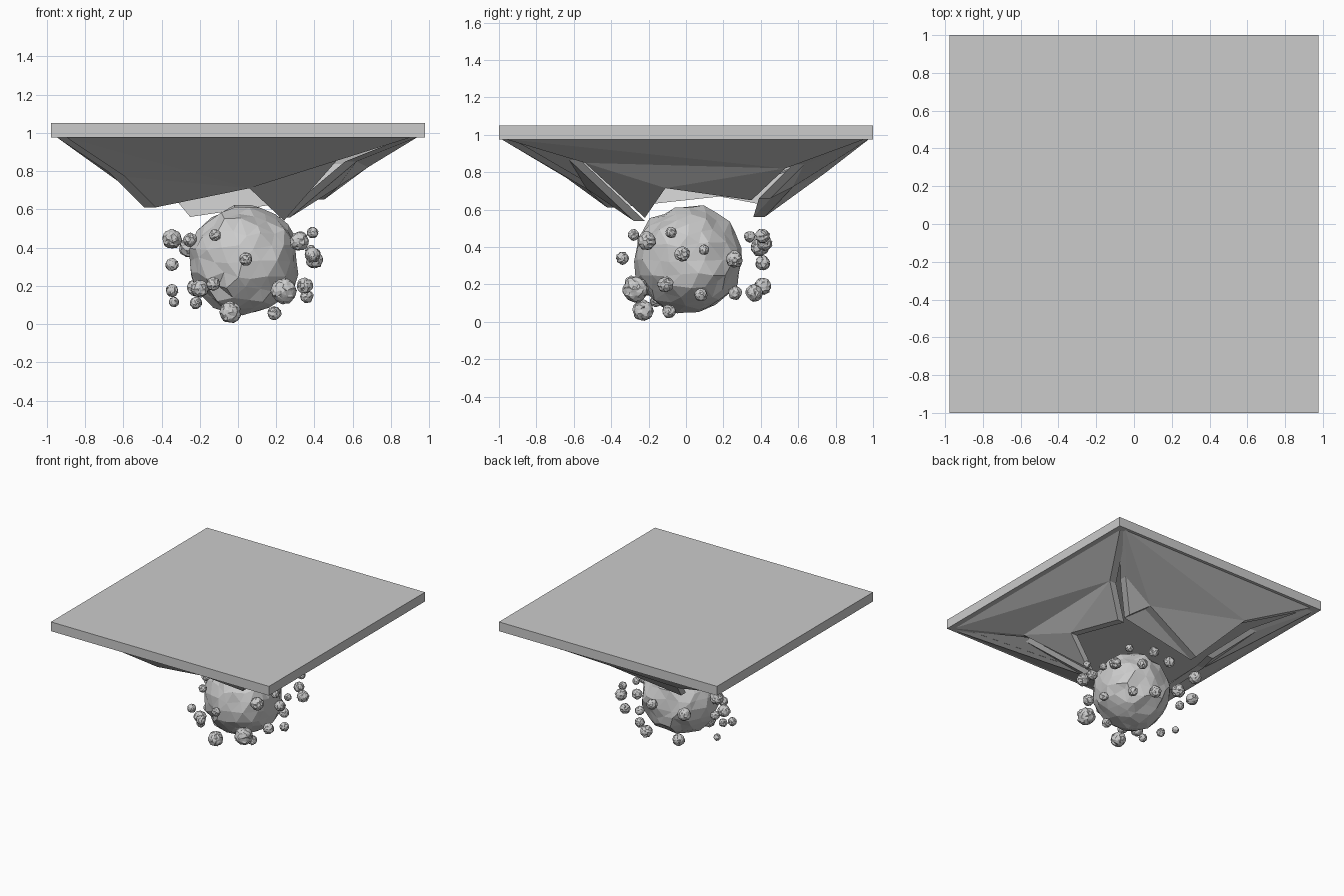
import bpy, bmesh, random
from mathutils import Vector

random.seed(7)


def finish(name, bm):
    bmesh.ops.recalc_face_normals(bm, faces=bm.faces)
    me = bpy.data.meshes.new(name)
    bm.to_mesh(me)
    bm.free()
    ob = bpy.data.objects.new(name, me)
    bpy.context.collection.objects.link(ob)
    return ob


def rock(name, centre, radius, subdiv, rough):
    """Faceted boulder: icosphere with jittered vertices."""
    bm = bmesh.new()
    bmesh.ops.create_icosphere(bm, subdivisions=subdiv, radius=radius)
    for v in bm.verts:
        v.co += Vector([random.uniform(-rough, rough) * radius for _ in range(3)])
        v.co += Vector(centre)
    return finish(name, bm)


def plate(name, outline, inward, thickness=0.06):
    """Broken wall plate: jagged outline given thickness towards the inside."""
    bm = bmesh.new()
    outer = [bm.verts.new(p) for p in outline]
    offset = Vector(inward) * thickness
    inner = [bm.verts.new(Vector(p) + offset) for p in outline]
    n = len(outline)
    caps = [bm.faces.new(outer), bm.faces.new(inner[::-1])]
    for i in range(n):
        j = (i + 1) % n
        bm.faces.new((outer[i], inner[i], inner[j], outer[j]))
    bmesh.ops.triangulate(bm, faces=caps)
    return finish(name, bm)


# Flat square slab on top
bm = bmesh.new()
bmesh.ops.create_cube(bm, size=1)
for v in bm.verts:
    v.co = (v.co.x * 1.956, v.co.y * 2, 1.0125 + v.co.z * 0.075)
finish("top_slab", bm)

# Four cracked plates forming a broken inverted pyramid
T = 0.978
plate("front_plate", [
    (-0.90, -0.99, T), (-0.59, -0.64, 0.77), (-0.43, -0.42, 0.61),
    (0.06, -0.53, 0.71), (0.24, -0.28, 0.54), (0.53, -0.63, 0.87),
    (0.91, -0.99, T)], (0, 1, 0))
plate("right_plate", [
    (0.94, -0.97, T), (0.62, -0.54, 0.85), (0.27, -0.22, 0.556),
    (0.52, -0.11, 0.715), (0.45, 0.35, 0.65), (0.68, 0.53, 0.82),
    (0.94, 0.96, T)], (-1, 0, 0))
plate("back_plate", [
    (0.91, 0.98, T), (0.61, 0.63, 0.84), (0.42, 0.45, 0.66),
    (0.32, 0.57, 0.72), (-0.25, 0.42, 0.56), (-0.45, 0.75, 0.80),
    (-0.90, 0.98, T)], (0, -1, 0))
plate("left_plate", [
    (-0.95, 0.95, T), (-0.66, 0.63, 0.84), (-0.44, 0.39, 0.63),
    (-0.52, 0.18, 0.67), (-0.49, -0.37, 0.61), (-0.67, -0.62, 0.79),
    (-0.95, -0.97, T)], (1, 0, 0))

# Large boulder floating underneath
rock("core_boulder", (0.035, 0.015, 0.332), 0.287, 3, 0.06)

# Small pebbles orbiting the boulder: x, y, z, radius
PEBBLES = [
    (-0.04, -0.23, 0.060, 0.055), (0.19, -0.09, 0.056, 0.035),
    (0.24, -0.27, 0.172, 0.066), (-0.12, -0.28, 0.465, 0.030),
    (0.32, -0.21, 0.432, 0.048), (0.39, -0.08, 0.478, 0.029),
    (0.39, -0.02, 0.362, 0.040), (0.40, 0.26, 0.335, 0.044),
    (0.04, -0.34, 0.340, 0.033), (0.35, -0.11, 0.200, 0.041),
    (0.36, 0.08, 0.145, 0.034), (-0.13, -0.29, 0.210, 0.035),
    (-0.22, -0.16, 0.110, 0.031), (-0.22, 0.41, 0.190, 0.045),
    (-0.345, 0.10, 0.445, 0.050), (-0.26, 0.395, 0.400, 0.048),
    (-0.25, -0.05, 0.440, 0.035), (-0.345, 0.12, 0.310, 0.033),
    (-0.345, -0.10, 0.175, 0.032), (-0.335, 0.08, 0.115, 0.026),
    (0.38, 0.096, 0.385, 0.027), (0.26, 0.41, 0.315, 0.038),
    (0.15, 0.41, 0.460, 0.038), (0.10, 0.364, 0.155, 0.045),
    (0.23, 0.262, 0.155, 0.036), (-0.20, -0.20, 0.185, 0.045),
    (0.33, 0.34, 0.455, 0.030), (0.01, 0.42, 0.420, 0.040),
]
for i, (x, y, z, r) in enumerate(PEBBLES):
    rock(f"pebble_{i + 1}", (x, y, z), r, 3, 0.09)
